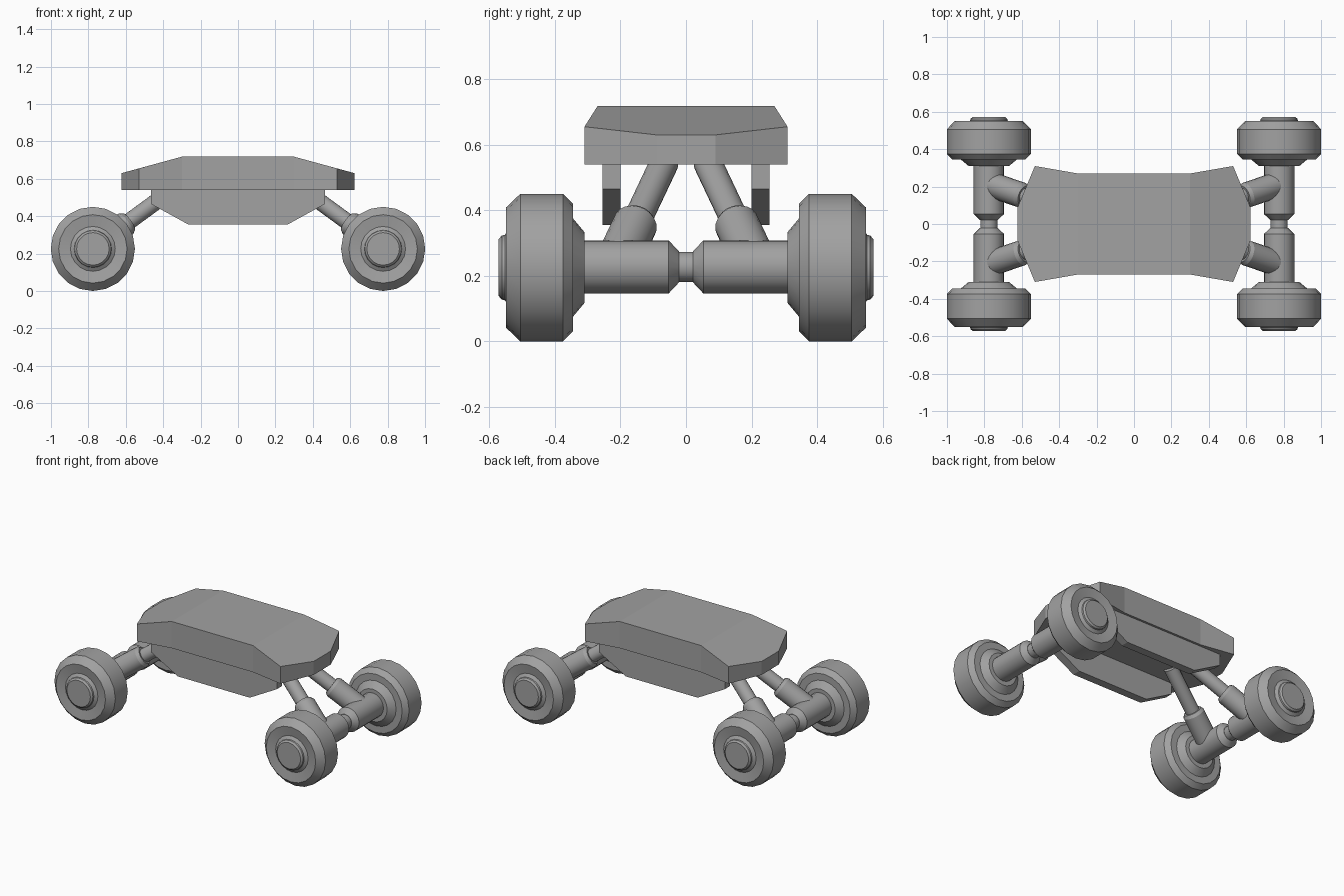
import bpy, bmesh, math
from mathutils import Vector

if "Cube" in bpy.data.objects:
    bpy.data.objects.remove(bpy.data.objects["Cube"])

grey = bpy.data.materials.new("mid_grey")
grey.diffuse_color = (0.36, 0.36, 0.36, 1)
grey.use_nodes = True
grey.node_tree.nodes["Principled BSDF"].inputs["Base Color"].default_value = grey.diffuse_color


def finish(name, bm):
    bmesh.ops.recalc_face_normals(bm, faces=bm.faces)
    me = bpy.data.meshes.new(name)
    bm.to_mesh(me)
    bm.free()
    me.materials.append(grey)
    ob = bpy.data.objects.new(name, me)
    bpy.context.collection.objects.link(ob)
    return ob


def lathe(name, profile, origin, direction, segs=20):
    """Closed solid of revolution; profile is (distance along axis, radius)."""
    bm = bmesh.new()
    rot = Vector(direction).to_track_quat('Z', 'Y')
    rings = []
    for d, r in profile:
        rings.append([bm.verts.new(Vector(origin) + rot @ Vector(
            (r * math.cos(2 * math.pi * i / segs), r * math.sin(2 * math.pi * i / segs), d)))
            for i in range(segs)])
    for a, b in zip(rings, rings[1:]):
        for i in range(segs):
            j = (i + 1) % segs
            bm.faces.new((a[i], a[j], b[j], b[i]))
    bm.faces.new(rings[0])
    bm.faces.new(rings[-1])
    return finish(name, bm)


# Deck: waisted plate whose top slopes down towards both ends
half = [(0.30, 0.27, 0.718), (0.53, 0.31, 0.655), (0.622, 0.09, 0.63)]
quarter = half + [(x, -y, z) for x, y, z in reversed(half)]
outline = quarter + [(-x, -y, z) for x, y, z in quarter]
bm = bmesh.new()
top = [bm.verts.new(p) for p in outline]
low = [bm.verts.new((x, y, 0.54)) for x, y, z in outline]
n = len(top)
for i in range(n):
    j = (i + 1) % n
    bm.faces.new((low[i], low[j], top[j], top[i]))
bm.faces.new(low)
bm.faces.new(top[0:6])                              # right slope
bm.faces.new(top[6:12])                             # left slope
bm.faces.new((top[0], top[5], top[6], top[11]))     # flat middle
finish("deck", bm)

# Side panels hanging under the deck
panel = [(-0.465, 0.54), (-0.465, 0.465), (-0.265, 0.355),
         (0.265, 0.355), (0.465, 0.465), (0.465, 0.54)]
for s in (-1, 1):
    bm = bmesh.new()
    face = bm.faces.new([bm.verts.new((x, s * 0.20, z)) for x, z in panel])
    ext = bmesh.ops.extrude_face_region(bm, geom=[face], use_keep_orig=True)
    moved = [v for v in ext['geom'] if isinstance(v, bmesh.types.BMVert)]
    bmesh.ops.translate(bm, verts=moved, vec=(0, s * 0.055, 0))
    finish("side_panel", bm)

wheel = [(0.31, 0.108), (0.345, 0.15), (0.345, 0.195), (0.375, 0.225),
         (0.506, 0.225), (0.55, 0.183), (0.54, 0.12), (0.553, 0.10),
         (0.562, 0.098), (0.572, 0.087)]
axle = [(0.022, 0.048), (0.053, 0.081), (0.32, 0.081)]
ZC, XC = 0.227, 0.776

for sx in (-1, 1):
    centre = (sx * XC, 0, ZC)
    # Narrow coupling joining the two axle halves
    lathe("axle_coupling", [(-0.04, 0.046), (0.04, 0.046)], centre, (0, 1, 0))
    for sy in (-1, 1):
        out = (0, sy, 0)
        lathe("axle", axle, centre, out)
        lathe("wheel", wheel, (sx * XC, 0, 0.225), out)
        # Inclined strut with a thicker sleeve at the axle
        foot = Vector((sx * XC, sy * 0.215, ZC + 0.003))
        head = Vector((sx * 0.345, sy * 0.066, 0.545))
        d = head - foot
        lathe("sleeve", [(0, 0.068), (0.225, 0.068), (0.245, 0.056)], foot, d)
        lathe("strut", [(0.1, 0.044), (d.length, 0.044)], foot, d)

bpy.ops.object.select_all(action='SELECT')
bpy.context.view_layer.objects.active = bpy.data.objects["deck"]
bpy.ops.object.shade_smooth_by_angle(angle=math.radians(22))
# Keep the deck and panels faceted
for ob in bpy.data.objects:
    if ob.name.startswith(("deck", "side_panel")):
        ob.data.shade_flat()
